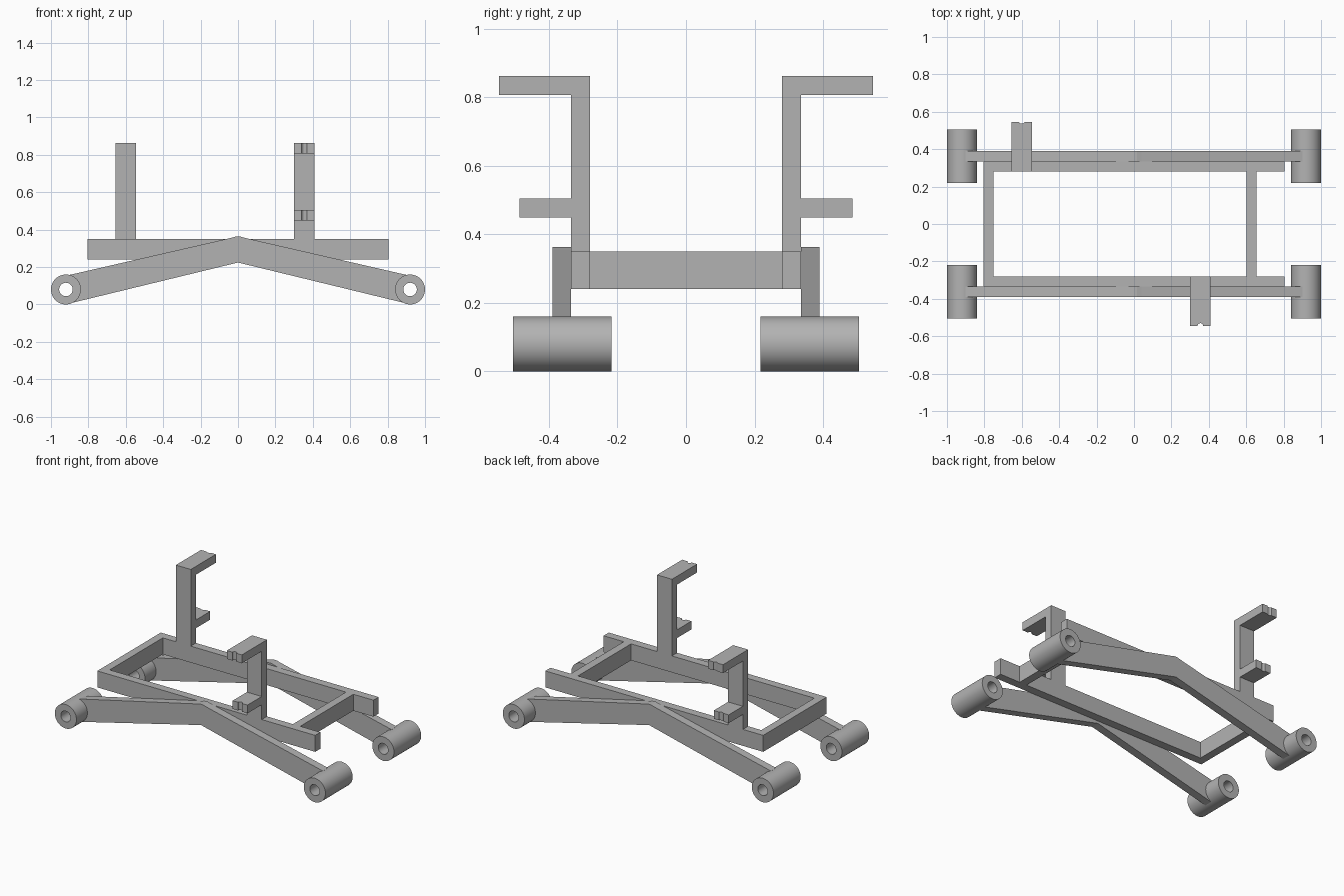
import bpy, bmesh, math
from mathutils import Vector

old = bpy.data.objects.get("Cube")
if old:
    bpy.data.objects.remove(old, do_unlink=True)

GREY = (0.45, 0.45, 0.45, 1)
mat = bpy.data.materials.new("plain grey")
mat.use_nodes = True
mat.diffuse_color = GREY
mat.node_tree.nodes["Principled BSDF"].inputs["Base Color"].default_value = GREY


def finish(name, bm, smooth=False):
    bmesh.ops.recalc_face_normals(bm, faces=bm.faces)
    mesh = bpy.data.meshes.new(name)
    bm.to_mesh(mesh)
    bm.free()
    mesh.materials.append(mat)
    obj = bpy.data.objects.new(name, mesh)
    bpy.context.collection.objects.link(obj)
    if smooth:
        bpy.ops.object.select_all(action="DESELECT")
        obj.select_set(True)
        bpy.context.view_layer.objects.active = obj
        bpy.ops.object.shade_smooth_by_angle(angle=math.radians(30))
    return obj


def prism(name, points, offset):
    """Extrude a closed outline of 3D points along an offset."""
    bm = bmesh.new()
    face = bm.faces.new([bm.verts.new(p) for p in points])
    out = bmesh.ops.extrude_face_region(bm, geom=[face], use_keep_orig=True)
    verts = [v for v in out["geom"] if isinstance(v, bmesh.types.BMVert)]
    bmesh.ops.translate(bm, verts=verts, vec=Vector(offset))
    bmesh.ops.triangulate(bm, faces=[f for f in bm.faces if len(f.verts) > 4])
    return finish(name, bm)


def box(name, x0, x1, y0, y1, z0, z1):
    return prism(name, [(x0, y0, z0), (x1, y0, z0), (x1, y1, z0), (x0, y1, z0)],
                 (0, 0, z1 - z0))


def arc(cx, cz, r, start, end, steps):
    angles = [math.radians(start + (end - start) * i / steps) for i in range(steps + 1)]
    return [(cx + r * math.cos(a), cz + r * math.sin(a)) for a in angles]


HUB_X, HUB_Z, HUB_R, BORE_R = 0.92, 0.08, 0.08, 0.036


def hub(name, x, y0, y1, segments=48):
    """Hollow round sleeve along y, made by revolving its wall section."""
    bm = bmesh.new()
    section = [bm.verts.new((x + r, y, HUB_Z))
               for r, y in ((BORE_R, y0), (HUB_R, y0), (HUB_R, y1), (BORE_R, y1))]
    edges = [bm.edges.new((section[i], section[(i + 1) % 4])) for i in range(4)]
    bmesh.ops.spin(bm, geom=section + edges, cent=(x, 0, HUB_Z), axis=(0, 1, 0),
                   angle=math.tau, steps=segments, use_merge=False)
    bmesh.ops.remove_doubles(bm, verts=bm.verts, dist=0.0001)
    return finish(name, bm, smooth=True)


def bracket_arm(name, x, side, tip, z0, z1, depth):
    """Flat arm reaching outward, with a small rounded notch in its tip."""
    notch = [(px, side * (tip - py * depth / 0.015))
             for px, py in arc(x, 0, 0.015, 180, 0, 8)]
    outline = [(x - 0.055, side * 0.335), (x - 0.055, side * tip)] + notch
    outline += [(x + 0.055, side * tip), (x + 0.055, side * 0.335)]
    return prism(name, [(px, py, z0) for px, py in outline], (0, 0, z1 - z0))


# Half outline of the bent rocker beam; the ends curve around the hub bore
half = [(0, 0.363), (0.015, 0.362), (0.04, 0.355), (0.9, 0.158)]
half += arc(HUB_X, HUB_Z, 0.055, 105, 255, 12) + [(0.885, 0.009)]
beam = half + [(0, 0.224)] + [(-x, z) for x, z in reversed(half[1:])]

for side, word, post_x, depth in ((-1, "front", 0.355, 0.015), (1, "back", -0.6, 0.008)):
    lo, hi = sorted((side * 0.28, side * 0.335))
    # Frame rail, rocker beam and upright post
    box(word + "_rail", -0.805, 0.805, lo, hi, 0.24, 0.35)
    prism(word + "_rocker_beam", [(x, side * 0.335, z) for x, z in beam],
          (0, side * 0.054, 0))
    box(word + "_post", post_x - 0.055, post_x + 0.055, lo, hi, 0.35, 0.862)
    # Two notched arms on the post
    bracket_arm(word + "_upper_arm", post_x, side, 0.545, 0.806, 0.862, depth)
    bracket_arm(word + "_lower_arm", post_x, side, 0.485, 0.449, 0.504, depth)
    # Axle hubs at the beam ends
    y0, y1 = sorted((side * 0.218, side * 0.505))
    for sx, name in ((-1, "right"), (1, "left")):
        hub(f"{word}_{name}_hub", sx * HUB_X, y0, y1)

# Cross members joining the rails
box("right_cross_member", -0.805, -0.752, -0.28, 0.28, 0.24, 0.35)
box("left_cross_member", 0.602, 0.656, -0.28, 0.28, 0.24, 0.35)
